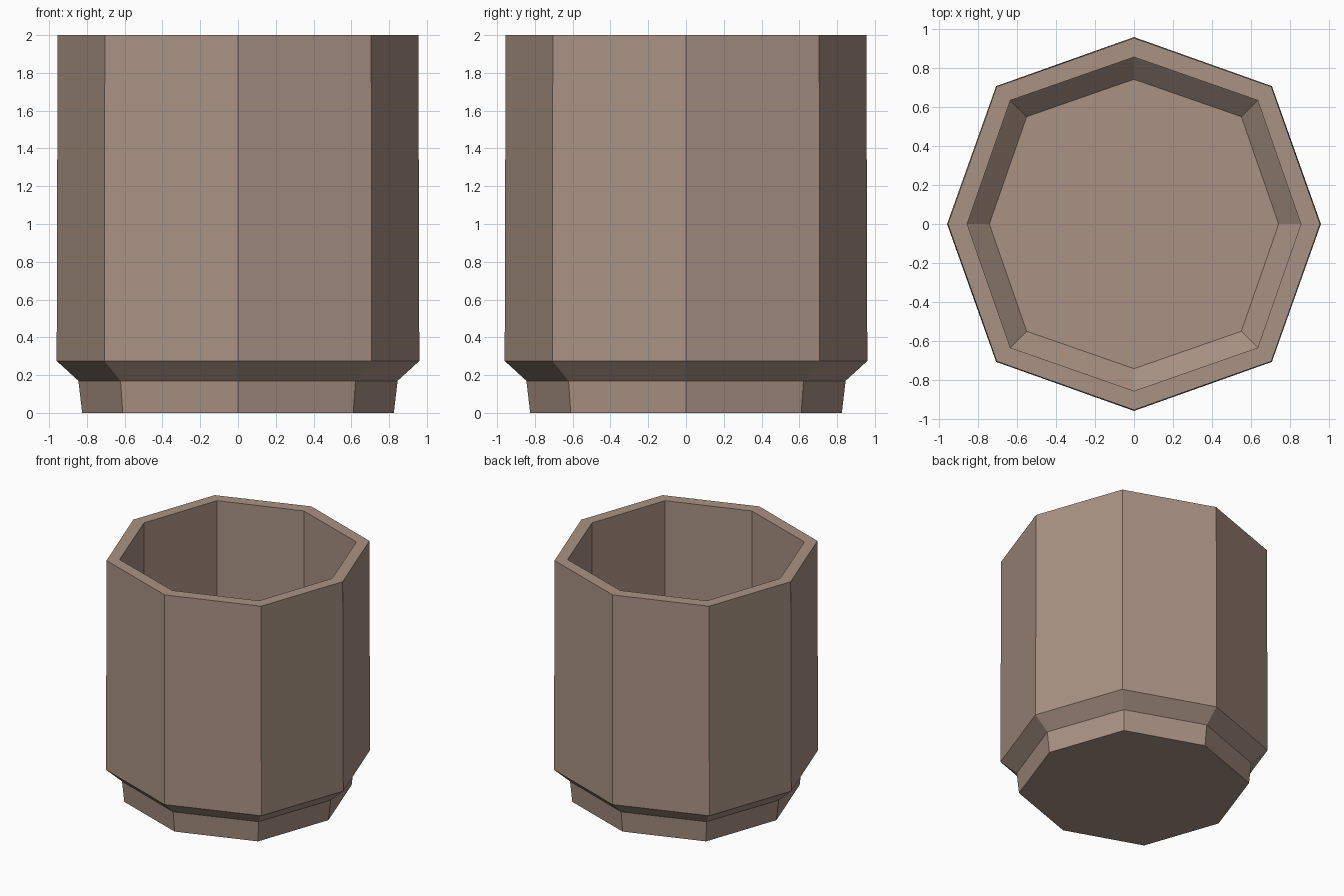
import bpy, bmesh, math

if "Cube" in bpy.data.objects:
    bpy.data.objects.remove(bpy.data.objects["Cube"])

# Clay colour
clay = bpy.data.materials.new("clay_brown")
clay.diffuse_color = (0.40, 0.29, 0.23, 1)
clay.use_nodes = True
clay.node_tree.nodes["Principled BSDF"].inputs["Base Color"].default_value = clay.diffuse_color

# Profile from outer base, over the rim, to the inner floor:
# (radius of axis corners, half-width of diagonal corners, height)
profile = [
    (0.825, 0.610, 0.00),   # foot bottom
    (0.845, 0.622, 0.17),   # foot top
    (0.960, 0.708, 0.275),  # wall bottom
    (0.955, 0.705, 2.00),   # outer rim
    (0.857, 0.635, 2.00),   # inner rim
    (0.857, 0.635, 0.29),   # inner wall bottom
    (0.743, 0.551, 0.18),   # inner floor
]

# Eight-sided cup
bm = bmesh.new()
rings = []
for axis, diag, z in profile:
    ring = []
    for i in range(8):
        r = axis if i % 2 == 0 else diag * math.sqrt(2)
        a = i * math.pi / 4
        ring.append(bm.verts.new((r * math.cos(a), r * math.sin(a), z)))
    rings.append(ring)
for lo, hi in zip(rings, rings[1:]):
    for i in range(8):
        j = (i + 1) % 8
        bm.faces.new((lo[i], lo[j], hi[j], hi[i]))
bm.faces.new(rings[0][::-1])
bm.faces.new(rings[-1])
bmesh.ops.recalc_face_normals(bm, faces=bm.faces)

mesh = bpy.data.meshes.new("octagonal_cup")
bm.to_mesh(mesh)
bm.free()
mesh.materials.append(clay)
cup = bpy.data.objects.new("octagonal_cup", mesh)
bpy.context.collection.objects.link(cup)
